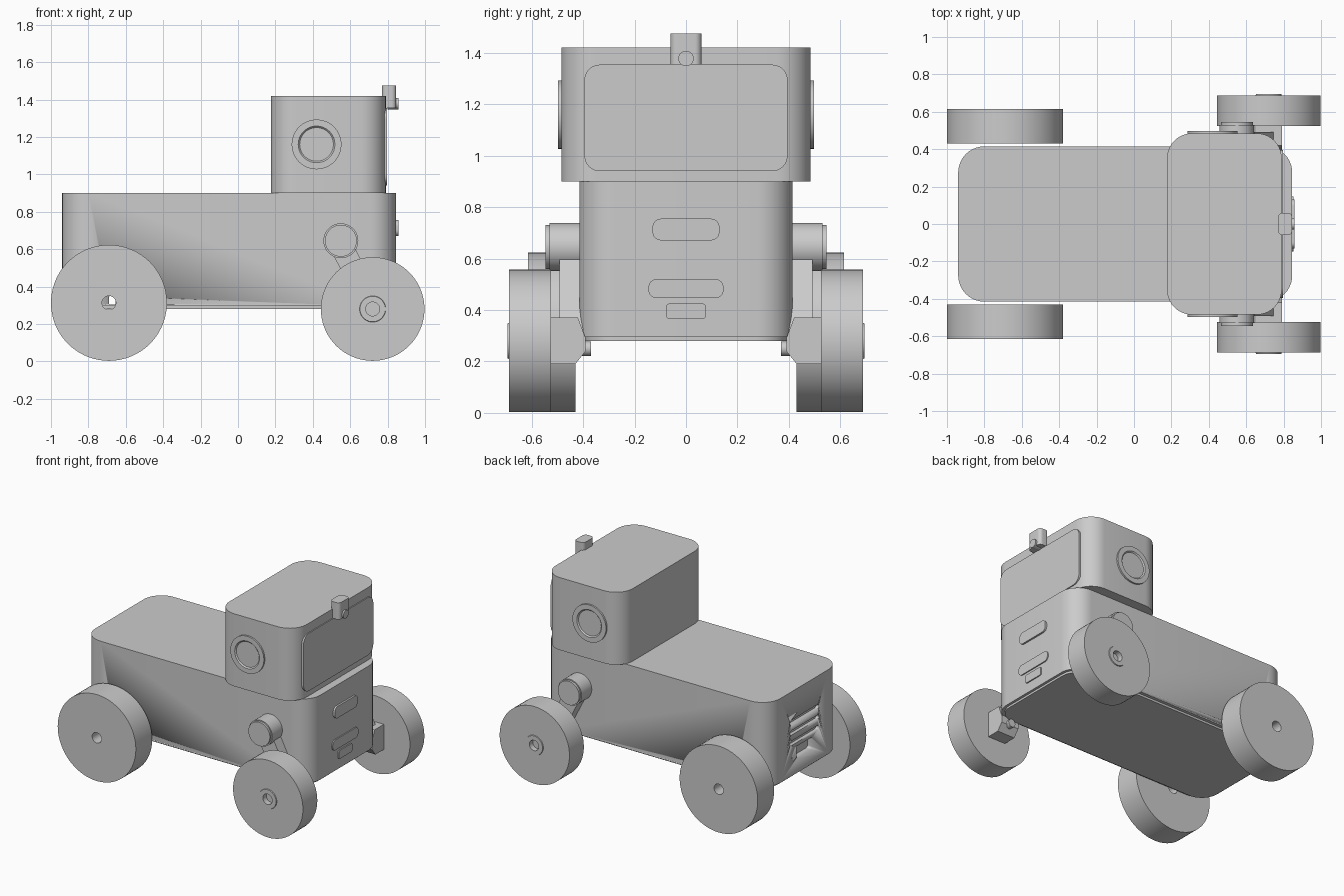
import bpy
import bmesh
from math import cos, sin, pi, radians
from mathutils import Vector, Matrix

if "Cube" in bpy.data.objects:
    bpy.data.objects.remove(bpy.data.objects["Cube"], do_unlink=True)

grey = bpy.data.materials.new("plain_grey")
grey.use_nodes = True
grey.diffuse_color = (0.6, 0.6, 0.6, 1)
grey.node_tree.nodes["Principled BSDF"].inputs["Base Color"].default_value = (0.6, 0.6, 0.6, 1)


def finish(name, bm):
    """Turn a bmesh into a smooth-shaded object with crisp edges."""
    bmesh.ops.remove_doubles(bm, verts=bm.verts, dist=1e-5)
    bmesh.ops.recalc_face_normals(bm, faces=bm.faces)
    mesh = bpy.data.meshes.new(name)
    bm.to_mesh(mesh)
    bm.free()
    mesh.materials.append(grey)
    ob = bpy.data.objects.new(name, mesh)
    bpy.context.collection.objects.link(ob)
    bpy.ops.object.select_all(action='DESELECT')
    ob.select_set(True)
    bpy.context.view_layer.objects.active = ob
    bpy.ops.object.shade_smooth_by_angle(angle=radians(30))
    return ob


def rounded(w, h, r, steps=10):
    """Outline of a rounded rectangle with half sizes w and h."""
    pts = []
    for q, (sx, sy) in enumerate(((1, 1), (-1, 1), (-1, -1), (1, -1))):
        for i in range(steps + 1):
            a = (q + i / steps) * pi / 2
            pts.append((sx * (w - r) + r * cos(a), sy * (h - r) + r * sin(a)))
    return pts


AXES = {'X': lambda u, v, d: (d, u, v),
        'Y': lambda u, v, d: (u, d, v),
        'Z': lambda u, v, d: (u, v, d)}


def prism(name, outline, axis, start, end, at=(0, 0)):
    """Extrude an outline along an axis."""
    bm = bmesh.new()
    place = AXES[axis]
    rings = [[bm.verts.new(place(u + at[0], v + at[1], d)) for u, v in outline]
             for d in (start, end)]
    n = len(outline)
    for i in range(n):
        j = (i + 1) % n
        bm.faces.new((rings[0][i], rings[0][j], rings[1][j], rings[1][i]))
    for ring in rings:
        bm.faces.new(ring)
    return finish(name, bm)


def lathe(name, profile, x, z, side, closed=False):
    """Spin a (radius, depth) profile about the y direction."""
    bm = bmesh.new()
    verts = [bm.verts.new((x + r, side * d, z)) for r, d in profile]
    pairs = list(zip(verts, verts[1:]))
    if closed:
        pairs.append((verts[-1], verts[0]))
    edges = [bm.edges.new(p) for p in pairs]
    bmesh.ops.spin(bm, geom=verts + edges, cent=(x, 0, z), axis=(0, 1, 0),
                   angle=2 * pi, steps=72)
    return finish(name, bm)


def cut(target, cutter):
    mod = target.modifiers.new("cut", 'BOOLEAN')
    mod.operation = 'DIFFERENCE'
    mod.solver = 'EXACT'
    mod.object = cutter
    bpy.context.view_layer.objects.active = target
    bpy.ops.object.modifier_apply(modifier=mod.name)
    bpy.data.objects.remove(cutter, do_unlink=True)


# Main body and floor plate
body = prism("body", rounded(0.893, 0.415, 0.14), 'Z', 0.295, 0.9, (-0.047, 0))
prism("floor_plate", rounded(0.875, 0.392, 0.125), 'Z', 0.28, 0.297, (-0.047, 0))

# Rear vents, rear socket and axle channel
for z in (0.68, 0.605, 0.53):
    cut(body, prism("vent_cutter", rounded(0.165, 0.016, 0.015), 'X', -1, -0.915, (0, z)))
cut(body, prism("socket_cutter", rounded(0.09, 0.042, 0.015), 'X', -1, -0.9, (0, 0.445)))
cut(body, prism("axle_cutter", rounded(0.018, 0.022, 0.005), 'Y', -1, 1, (-0.672, 0.327)))

# Cab with windscreen
prism("cab", rounded(0.307, 0.485, 0.135), 'Z', 0.9, 1.42, (0.483, 0))
prism("windscreen", rounded(0.395, 0.207, 0.06), 'X', 0.775, 0.797, (0, 1.147))

# Roof lamp
prism("roof_lamp", rounded(0.038, 0.06, 0.025), 'Z', 1.355, 1.475, (0.808, 0))
prism("lamp_lens", rounded(0.03, 0.03, 0.0299), 'X', 0.8, 0.857, (0, 1.378))

# Front badges and grille bars
for name, w, h, z, out in (("upper_grille", 0.13, 0.042, 0.713, 0.859),
                           ("lower_grille", 0.146, 0.037, 0.483, 0.854),
                           ("front_plate", 0.077, 0.03, 0.395, 0.854)):
    prism(name, rounded(w, h, min(h * 0.9, 0.032) if w > 0.1 else 0.012),
          'X', 0.83, out, (0, z))

for side, label in ((1, "left"), (-1, "right")):
    # Round side window with a recessed pane
    lathe(label + "_round_window",
          [(0, 0.489), (0.09, 0.489), (0.098, 0.497), (0.133, 0.497), (0.133, 0.47)],
          0.42, 1.16, side)

    # Rear wheel with an open axle hole
    lathe(label + "_rear_wheel",
          [(0.037, 0.43), (0.31, 0.43), (0.31, 0.615), (0.037, 0.615)],
          -0.69, 0.313, side, closed=True)

    # Front wheel with a raised hub and sunken centre
    lathe(label + "_front_wheel",
          [(0, 0.525), (0.277, 0.525), (0.277, 0.688), (0.07, 0.688),
           (0.068, 0.694), (0.037, 0.694), (0.037, 0.655), (0, 0.655)],
          0.72, 0.28, side)

    # Suspension pivot drum
    lathe(label + "_pivot_drum",
          [(0, 0.4), (0.093, 0.4), (0.093, 0.53), (0.085, 0.53),
           (0.085, 0.546), (0, 0.546)], 0.55, 0.645, side)

    # Sloping suspension arm
    arm = prism(label + "_suspension_arm", rounded(0.06, 0.21, 0.02),
                'Y', side * 0.4, side * 0.492)
    arm.data.transform(Matrix.Translation((0.645, 0, 0.435))
                       @ Matrix.Rotation(radians(-27), 4, 'Y'))

    # Wheel knuckle with a sloped underside, and its inner pin
    profile = [(0.39, 0.29), (0.39, 0.24), (0.43, 0.19), (0.526, 0.19),
               (0.526, 0.37), (0.42, 0.37)]
    prism(label + "_knuckle", [(side * y, z) for y, z in profile], 'X', 0.65, 0.79)
    lathe(label + "_knuckle_pin", [(0, 0.37), (0.028, 0.37), (0.028, 0.45), (0, 0.45)],
          0.72, 0.25, side)
